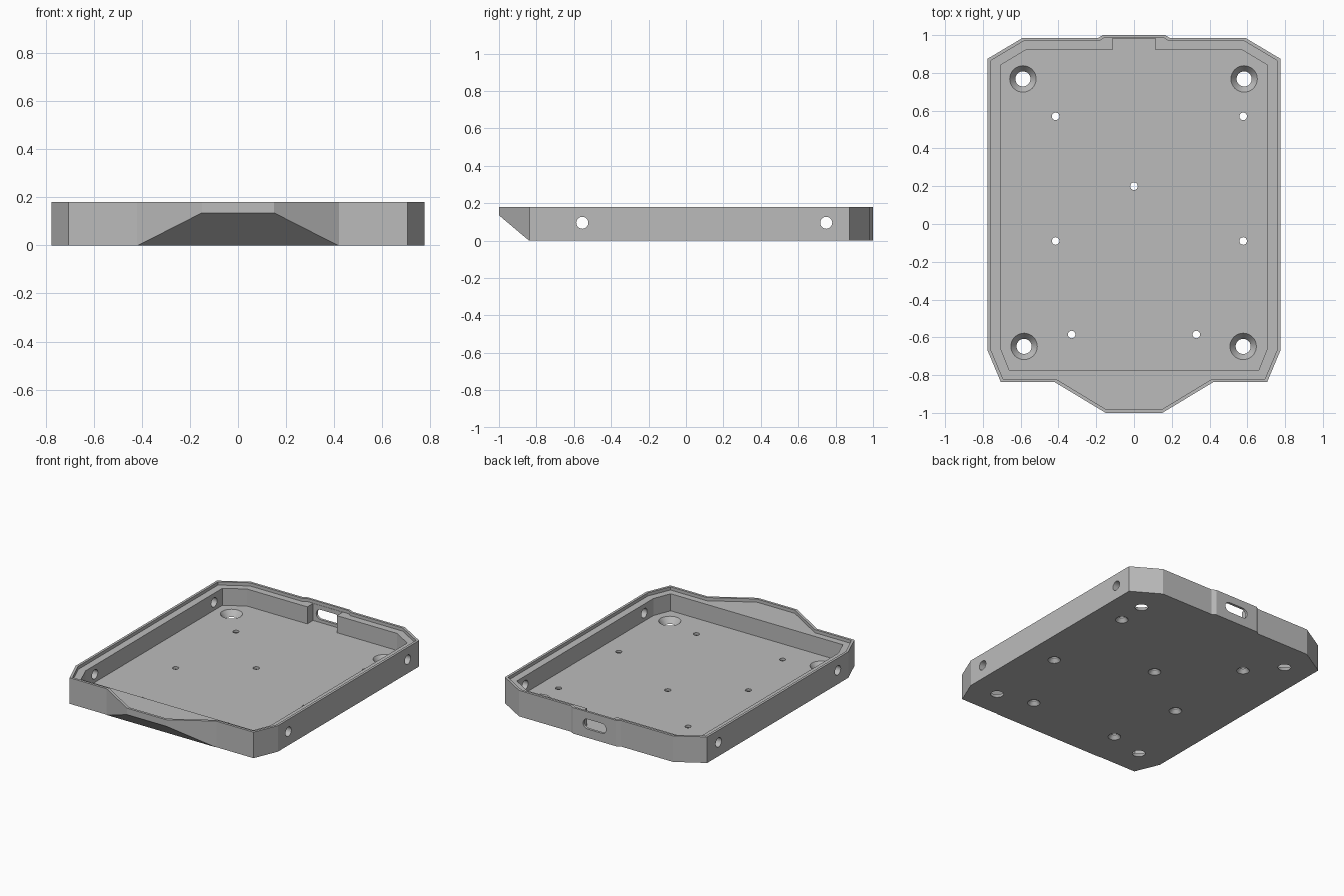
import bpy
import bmesh
from math import cos, sin, pi
from mathutils import Matrix, Vector

if "Cube" in bpy.data.objects:
    bpy.data.objects.remove(bpy.data.objects["Cube"], do_unlink=True)

HEIGHT, LEDGE, FLOOR = 0.18, 0.158, 0.04

grey = bpy.data.materials.new("plain grey")
grey.use_nodes = True
grey.diffuse_color = (0.5, 0.5, 0.5, 1)
grey.node_tree.nodes["Principled BSDF"].inputs["Base Color"].default_value = (0.5, 0.5, 0.5, 1)


def make(name, bm):
    bmesh.ops.recalc_face_normals(bm, faces=bm.faces[:])
    mesh = bpy.data.meshes.new(name)
    bm.to_mesh(mesh)
    bm.free()
    mesh.materials.append(grey)
    obj = bpy.data.objects.new(name, mesh)
    bpy.context.collection.objects.link(obj)
    return obj


def prism(outline, z0, z1):
    bm = bmesh.new()
    face = bm.faces.new([bm.verts.new((x, y, z0)) for x, y in outline])
    top = bmesh.ops.extrude_face_region(bm, geom=[face])["geom"]
    verts = [v for v in top if isinstance(v, bmesh.types.BMVert)]
    bmesh.ops.translate(bm, verts=verts, vec=(0, 0, z1 - z0))
    return bm


def mirrored(half):
    return half + [(-x, y) for x, y in reversed(half)]


def add_cone(bm, x, y, z0, z1, r0, r1):
    bmesh.ops.create_cone(bm, cap_ends=True, segments=32, radius1=r0, radius2=r1,
                          depth=z1 - z0, matrix=Matrix.Translation((x, y, (z0 + z1) / 2)))


def cut(body, name, bm):
    cutter = make(name, bm)
    cutter.hide_render = True
    mod = body.modifiers.new(name, "BOOLEAN")
    mod.operation = "DIFFERENCE"
    mod.solver = "EXACT"
    mod.object = cutter
    bpy.context.view_layer.objects.active = body
    bpy.ops.object.modifier_apply(modifier=mod.name)
    bpy.data.objects.remove(cutter, do_unlink=True)


# Tray body with the sloping underside of the front nose
outer = [(0.15, -1), (0.42, -0.837), (0.705, -0.837), (0.775, -0.67),
         (0.775, 0.875), (0.59, 0.985), (0.19, 0.985), (0.165, 1)]
bm = prism(mirrored(outer), 0, HEIGHT)
geom = bm.verts[:] + bm.edges[:] + bm.faces[:]
res = bmesh.ops.bisect_plane(bm, geom=geom, dist=1e-5, plane_co=(0, -0.84, 0),
                             plane_no=Vector((0, -0.135, -0.16)), clear_outer=True)
edges = [e for e in bm.edges if e.is_boundary]
bmesh.ops.contextual_create(bm, geom=edges)
tray = make("tray", bm)

# Lid recess, leaving a thin rim
rim = [(0.145, -0.983), (0.414, -0.82), (0.693, -0.82), (0.758, -0.666),
       (0.758, 0.865), (0.585, 0.968), (0.185, 0.968), (0.16, 0.985)]
cut(tray, "rim_cutter", prism(mirrored(rim), LEDGE, HEIGHT + 0.1))

# Main pocket with the connector notch in the back wall
pocket = [(0.66, -0.775), (0.708, -0.655), (0.708, 0.84), (0.575, 0.92),
          (0.113, 0.92), (0.113, 0.983)]
cut(tray, "pocket_cutter", prism(mirrored(pocket), FLOOR, HEIGHT + 0.1))

# Rounded connector slot through the back wall
slot = []
for i in range(26):
    a = -pi / 2 + pi * (i % 13) / 12 + (pi if i > 12 else 0)
    slot.append(((0.055 if i < 13 else -0.055) + 0.034 * cos(a), 0.034 * sin(a)))
bm = prism(slot, -0.1, 0.1)
bmesh.ops.transform(bm, verts=bm.verts[:],
                    matrix=Matrix.Translation((0, 1, 0.095)) @ Matrix.Rotation(pi / 2, 4, "X"))
cut(tray, "slot_cutter", bm)

# Round holes through both side walls
bm = bmesh.new()
for y in (-0.555, 0.75):
    bmesh.ops.create_cone(bm, cap_ends=True, segments=32, radius1=0.032, radius2=0.032, depth=2,
                          matrix=Matrix.Translation((0, y, 0.095)) @ Matrix.Rotation(pi / 2, 4, "Y"))
cut(tray, "side_hole_cutter", bm)

# Corner screw holes, flared towards the inside
bm = bmesh.new()
for x, y in ((-0.588, 0.768), (0.583, 0.768), (-0.582, -0.648), (0.578, -0.648)):
    add_cone(bm, x, y, -0.01, FLOOR + 0.01, 0.0325, 0.0775)
cut(tray, "corner_hole_cutter", bm)

# Small mounting holes, flared on the underside
spots = ((-0.415, 0.57), (0.578, 0.57), (0, 0.2), (-0.415, -0.09),
         (0.578, -0.09), (-0.33, -0.585), (0.33, -0.585))
for name, dims in (("hole_cutter", (-0.05, 0.1, 0.02, 0.02)),
                   ("flare_cutter", (-0.01, 0.025, 0.048, 0.02))):
    bm = bmesh.new()
    for x, y in spots:
        add_cone(bm, x, y, *dims)
    cut(tray, name, bm)

# Smooth hole walls, crisp edges elsewhere
bpy.ops.object.select_all(action="DESELECT")
tray.select_set(True)
bpy.context.view_layer.objects.active = tray
bpy.ops.object.shade_smooth_by_angle(angle=pi / 9)
